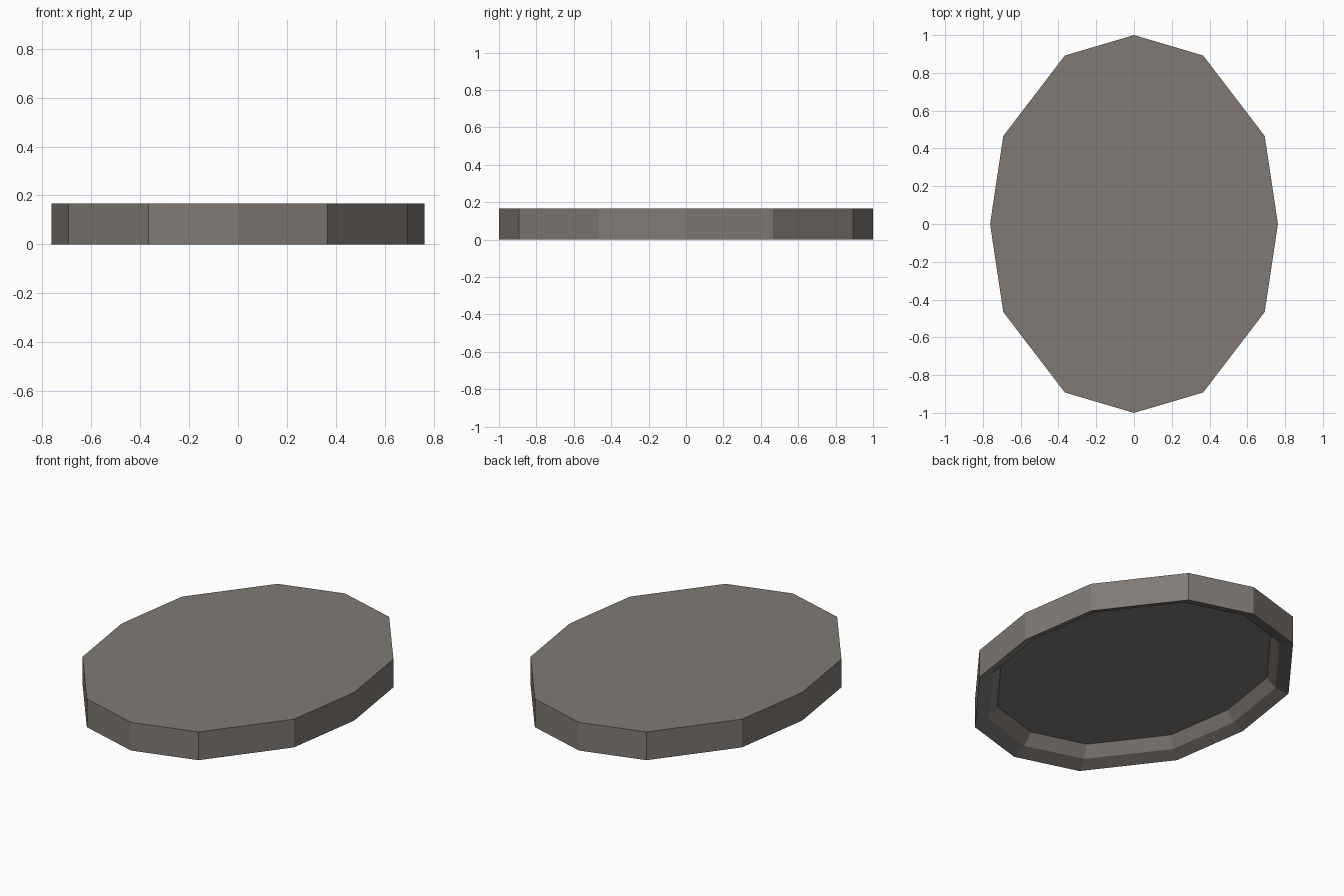
import bpy, bmesh

if "Cube" in bpy.data.objects:
    bpy.data.objects.remove(bpy.data.objects["Cube"])

# Stone grey material
stone = bpy.data.materials.new("warm_grey")
stone.diffuse_color = (0.215, 0.195, 0.178, 1)
stone.use_nodes = True
stone.node_tree.nodes["Principled BSDF"].inputs["Base Color"].default_value = stone.diffuse_color

# Twelve-sided oval outline, mirrored from one quarter
quarter = [(0.762, 0.0), (0.692, 0.466), (0.366, 0.892), (0.0, 1.0)]
half = quarter + [(-x, y) for x, y in quarter[-2::-1]]
outline = half + [(-x, -y) for x, y in half[1:-1]]

# Rings from the top edge, down the wall, then up into the hollow underside
rings = [(1.0, 0.167), (1.0, 0.0), (0.915, 0.03), (0.86, 0.092)]

bm = bmesh.new()
loops = [[bm.verts.new((x * k, y * k, z)) for x, y in outline] for k, z in rings]
n = len(outline)
for a, b in zip(loops, loops[1:]):
    for i in range(n):
        j = (i + 1) % n
        bm.faces.new((a[i], b[i], b[j], a[j]))
bm.faces.new(loops[0])                   # flat top
bm.faces.new(list(reversed(loops[-1])))  # recessed underside
bmesh.ops.recalc_face_normals(bm, faces=bm.faces)

mesh = bpy.data.meshes.new("oval_base")
bm.to_mesh(mesh)
bm.free()
mesh.materials.append(stone)
base = bpy.data.objects.new("oval_base", mesh)
bpy.context.collection.objects.link(base)
